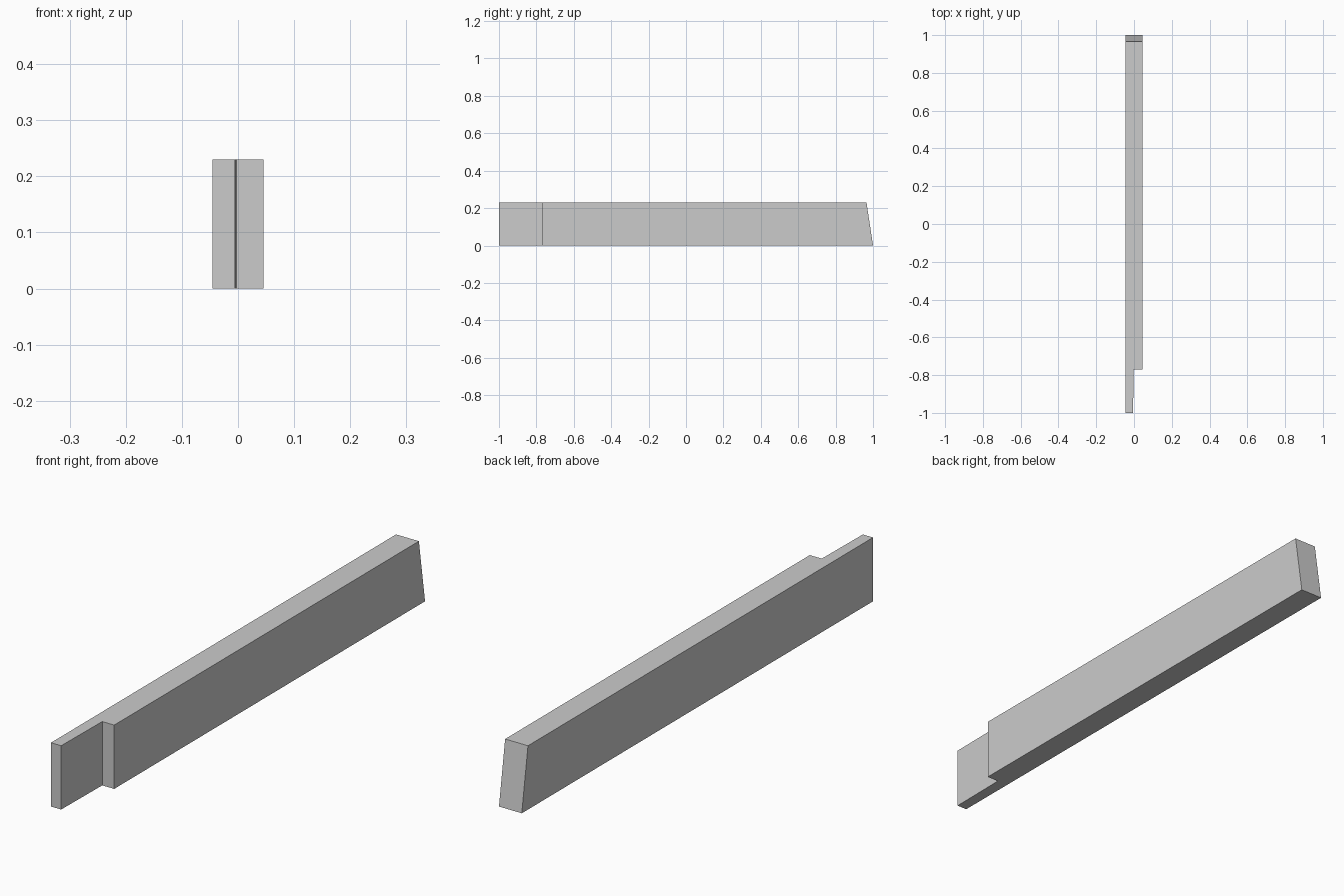
import bpy, bmesh

if "Cube" in bpy.data.objects:
    bpy.data.objects.remove(bpy.data.objects["Cube"])

HALF_W, HEIGHT = 0.0455, 0.23
NOTCH_Y, SLOPE = -0.77, 0.035

# Plan outline of the beam with a half-lap tongue at the front end
outline = [(-HALF_W, -1), (-0.005, -1), (-0.002, NOTCH_Y),
           (HALF_W, NOTCH_Y), (HALF_W, 1), (-HALF_W, 1)]

bm = bmesh.new()
base = bm.faces.new([bm.verts.new((x, y, 0)) for x, y in outline])
top = bmesh.ops.extrude_face_region(bm, geom=[base], use_keep_orig=True)
for v in top["geom"]:
    if isinstance(v, bmesh.types.BMVert):
        v.co.z = HEIGHT
        # Back end leans inward towards the top
        if v.co.y > 0.9:
            v.co.y -= SLOPE
bmesh.ops.recalc_face_normals(bm, faces=bm.faces[:])

mesh = bpy.data.meshes.new("notched_beam")
bm.to_mesh(mesh)
bm.free()
beam = bpy.data.objects.new("notched_beam", mesh)
bpy.context.collection.objects.link(beam)
